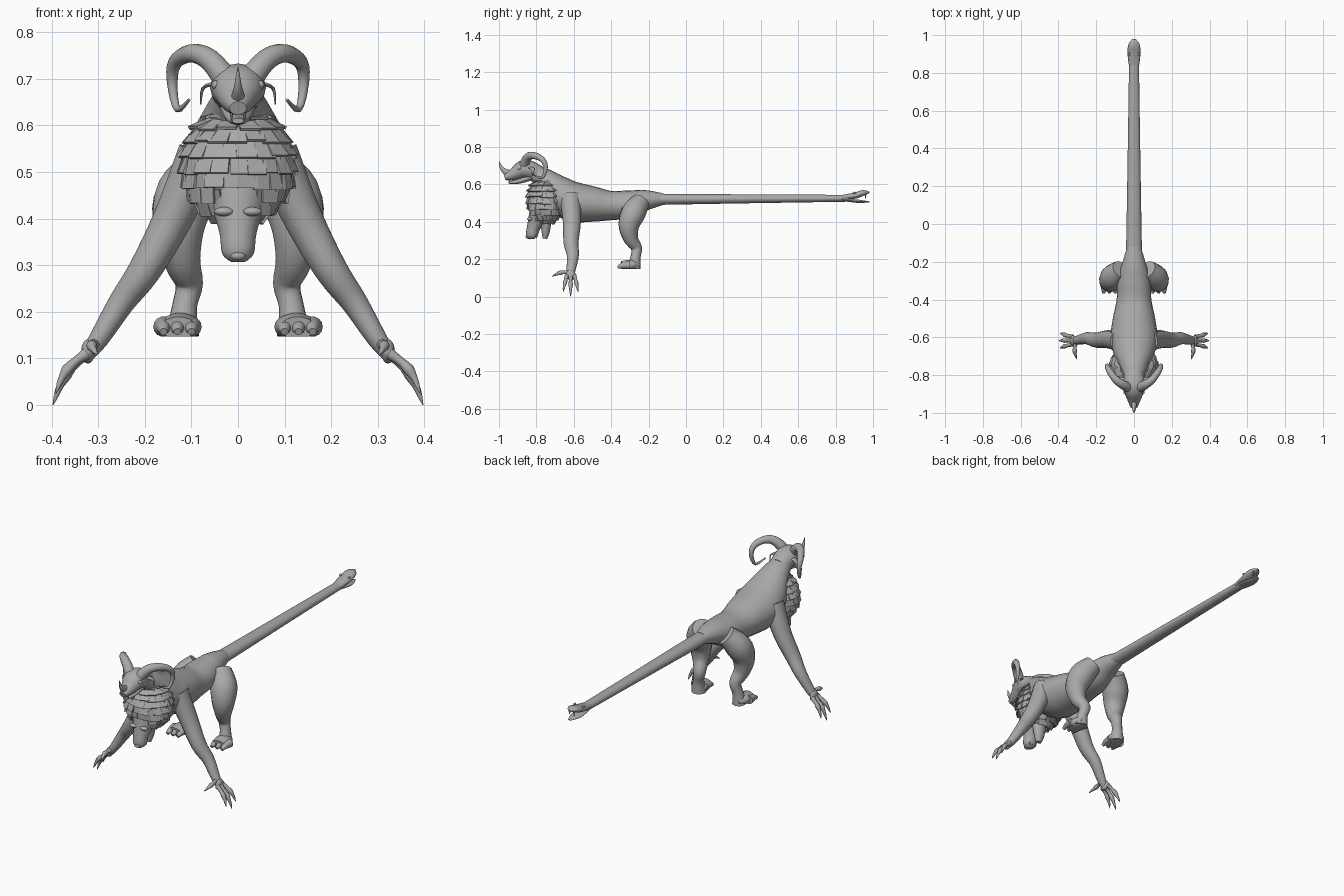
import bpy, bmesh, math, random
from mathutils import Vector, Matrix

random.seed(4)
if "Cube" in bpy.data.objects:
    bpy.data.objects.remove(bpy.data.objects["Cube"], do_unlink=True)

shade = (0.4, 0.4, 0.4, 1)
grey = bpy.data.materials.new("plain grey")
grey.use_nodes = True
grey.diffuse_color = shade
grey.node_tree.nodes["Principled BSDF"].inputs["Base Color"].default_value = shade


def finish(name, bm, mirror=False, smooth=True):
    """Turn a bmesh into a named object, mirrored across x if asked."""
    bmesh.ops.recalc_face_normals(bm, faces=bm.faces)
    mesh = bpy.data.meshes.new(name)
    bm.to_mesh(mesh)
    bm.free()
    mesh.materials.append(grey)
    obj = bpy.data.objects.new(name, mesh)
    bpy.context.collection.objects.link(obj)
    if mirror:
        obj.modifiers.new("Mirror", 'MIRROR').use_mirror_merge = False
    if smooth:
        bpy.ops.object.select_all(action='DESELECT')
        obj.select_set(True)
        bpy.context.view_layer.objects.active = obj
        bpy.ops.object.shade_smooth_by_angle(angle=math.radians(50))


def spline(stations, steps):
    """Smooth curve through stations of any dimension."""
    points = [Vector(station) for station in stations]
    points = [points[0]] + points + [points[-1]]
    path = []
    for before, start, end, after in zip(points, points[1:], points[2:], points[3:]):
        pull, push = (end - before) / 2, (after - start) / 2
        for i in range(steps):
            t = i / steps
            blend = t * t * (3 - 2 * t)
            path.append(start.lerp(end, blend) + pull * t * (1 - t) ** 2 - push * t * t * (1 - t))
    return path + [points[-1]]


def taper(points, start, end):
    """Add an evenly changing radius to each point."""
    last = len(points) - 1
    return [(*point, start + (end - start) * i / last) for i, point in enumerate(points)]


def centred(rows):
    """Put rows of y, z and more on the centre plane."""
    return [(0, *row) for row in rows]


def loft(bm, stations, flat=1.0, side=(1, 0, 0), sides=14, steps=4, floor=0.0):
    """Skin ellipses along a path; a station is x, y, z, radius."""
    path = spline(stations, steps)
    spine = [Vector(station[:3]) for station in path]
    last = len(spine) - 1
    across, rings = Vector(side), []
    for i, station in enumerate(path):
        tangent = (spine[min(i + 1, last)] - spine[max(i - 1, 0)]).normalized()
        across = (across - tangent * across.dot(tangent)).normalized()
        up = tangent.cross(across) * flat
        ring = []
        for k in range(sides):
            angle = math.tau * k / sides
            corner = spine[i] + (across * math.cos(angle) + up * math.sin(angle)) * station[3]
            corner.z = max(corner.z, floor)
            ring.append(bm.verts.new(corner))
        rings.append(ring)
    for ring, following in zip(rings, rings[1:]):
        for k in range(sides):
            bm.faces.new((ring[k - 1], ring[k], following[k], following[k - 1]))
    bm.faces.new(rings[0])
    bm.faces.new(rings[-1])


def part(name, stations, mirror=False, **options):
    bm = bmesh.new()
    loft(bm, stations, **options)
    finish(name, bm, mirror)


def fangs(name, base, length):
    """A mirrored pair of cones pointing down."""
    tip = Vector(base) - Vector((0, 0, length))
    part(name, taper([base, tip], length / 4, length / 20), mirror=True, sides=6, steps=1)


def ball(name, centre, radii, mirror=False):
    bm = bmesh.new()
    bmesh.ops.create_uvsphere(bm, u_segments=14, v_segments=9, radius=1,
                              matrix=Matrix.Translation(centre) @ Matrix.Diagonal((*radii, 1)))
    finish(name, bm, mirror)


# Torso with neck, and the long tail
part("body", centred([
    (-.83, .67, .045), (-.76, .63, .07), (-.69, .565, .105), (-.61, .51, .126),
    (-.5, .495, .112), (-.4, .487, .092), (-.3, .495, .087), (-.22, .515, .066),
    (-.12, .522, .036)]), flat=.85, sides=20)
part("tail", taper(centred([(-.2, .52), (.3, .523), (.87, .526)]), .043, .026), flat=.72)

# Snake head at the tail end
part("snake_upper_jaw", centred([
    (.83, .53, .026), (.9, .54, .034), (.95, .555, .03), (.98, .557, .008)]), flat=.5)
part("snake_lower_jaw", centred([(.83, .52, .026), (.92, .51, .03), (.98, .507, .008)]), flat=.3)
fangs("snake_fangs", (.013, .96, .55), .025)
ball("snake_eyes", (.026, .9, .555), (.006, .009, .006), mirror=True)

# Goat head
part("goat_skull", centred([
    (-.78, .655, .05), (-.86, .682, .06), (-.92, .655, .04), (-.97, .637, .018)]),
    flat=.85, sides=16)
part("goat_lower_jaw", taper(centred([(-.83, .64), (-.9, .615), (-.95, .61)]), .04, .012), flat=.5)
fangs("goat_teeth", (.014, -.945, .627), .016)
part("nose_horn", taper(centred([(-.93, .65), (-.98, .68), (-1, .725)]), .018, .001), flat=1.3)
ball("goat_eyes", (.047, -.89, .687), (.01, .012, .01), mirror=True)
part("curled_horns", taper([
    (.02, -.87, .69), (.06, -.85, .74), (.1, -.82, .755), (.135, -.77, .735),
    (.141, -.75, .69), (.13, -.77, .635), (.105, -.82, .655)], .028, .003),
    mirror=True, side=(0, 1, 0))
part("goat_ears", taper([(.05, -.83, .69), (.075, -.82, .68), (.08, -.82, .645)], .017, .003),
     mirror=True, flat=.3, side=(0, 1, 0))

# Lion head hanging below the goat neck
part("lion_skull", centred([
    (-.77, .48, .07), (-.79, .43, .058), (-.815, .37, .04), (-.825, .325, .034),
    (-.825, .308, .016)]), flat=.9, sides=16)
part("lion_lower_jaw", taper(centred([(-.75, .43), (-.75, .35), (-.755, .31)]), .042, .016), flat=.8)
ball("lion_nose", (0, -.846, .32), (.017, .012, .01))
fangs("lion_fangs", (.02, -.8, .33), .02)
ball("lion_brows", (.03, -.835, .415), (.022, .014, .01), mirror=True)
ball("lion_ears", (.068, -.8, .455), (.016, .01, .022), mirror=True)

# Mane: overlapping plates hanging in rows over an ellipsoid
centre, radii = Vector((0, -.75, .515)), Vector((.118, .098, .122))
ball("mane_core", centre, radii * .95)
inverse = Vector([1 / r for r in radii])
bm = bmesh.new()
for row in range(9):
    lat = math.radians(64 - row * 15)
    count = max(7, round(20 * math.cos(lat)))
    for i in range(count):
        lon = math.tau * (i + row % 2 / 2 + random.uniform(-.1, .1)) / count
        d = Vector((math.cos(lat) * math.sin(lon), -math.cos(lat) * math.cos(lon), math.sin(lat)))
        # Leave room for the shoulders and the lion face
        if d.y > .75 or (d.z < -.3 and abs(d.x) < .38 and d.y < 0):
            continue
        normal = (d * inverse).normalized()
        across = Vector((0, 0, 1)).cross(normal).normalized()
        down = across.cross(normal).normalized()
        down = (down + normal * random.uniform(.1, .4)).normalized()
        frame = Matrix((across, down, down.cross(across))).transposed().to_4x4()
        frame.translation = centre + d * radii
        size = (random.uniform(.019, .023), random.uniform(.024, .031), .003, 1)
        bmesh.ops.create_cube(bm, size=2, matrix=frame @ Matrix.Diagonal(size))
finish("mane_plates", bm, smooth=False)

# Arms reaching out to the sides
part("arms", taper([
    (.08, -.62, .54), (.14, -.61, .4), (.2, -.615, .29), (.25, -.605, .22),
    (.3, -.615, .14), (.33, -.617, .1)], .056, .016), mirror=True, flat=.9, side=(0, 1, 0))
ball("palms", (.322, -.617, .115), (.015, .028, .026), mirror=True)

# Clawed fingers in a fan, and the thumb
bm = bmesh.new()
digits = [((.308, -.63, .13), (.302, -.716, .108))]
for fan in (-1, 0, 1):
    digits.append(((.325, -.617 + .02 * fan, .11),
                   (.397 - .006 * abs(fan), -.617 + .04 * fan, .025 * abs(fan))))
for base, tip in digits:
    stations = []
    for joint in range(7):
        t = joint / 6
        knuckle = 1 + .2 * math.cos(4 * math.pi * t)
        bend = Vector((.009, 0, .008)) * math.sin(t * math.pi)
        point = Vector(base).lerp(Vector(tip), t) + bend
        stations.append((*point, .001 + .01 * knuckle * (1 - t ** 4)))
    loft(bm, stations, side=(0, 0, 1), sides=8, steps=2)
finish("fingers", bm, mirror=True)

# Hind legs
part("hind_legs", [
    (.07, -.24, .51, .05), (.112, -.28, .45, .066), (.127, -.305, .38, .056),
    (.12, -.295, .31, .04), (.105, -.265, .26, .03), (.115, -.27, .21, .027),
    (.12, -.28, .15, .037)], mirror=True, floor=.147)

# Broad hind feet with toes
bm = bmesh.new()
loft(bm, [(.122, -.25, .165, .02), (.124, -.29, .17, .043), (.128, -.345, .165, .038)],
     flat=.65, floor=.147)
for x in (.1, .13, .16):
    loft(bm, taper([(x, -.3, .168), (x, -.34, .166), (x, -.365, .157)], .022, .008), floor=.147)
finish("hind_feet", bm, mirror=True)
